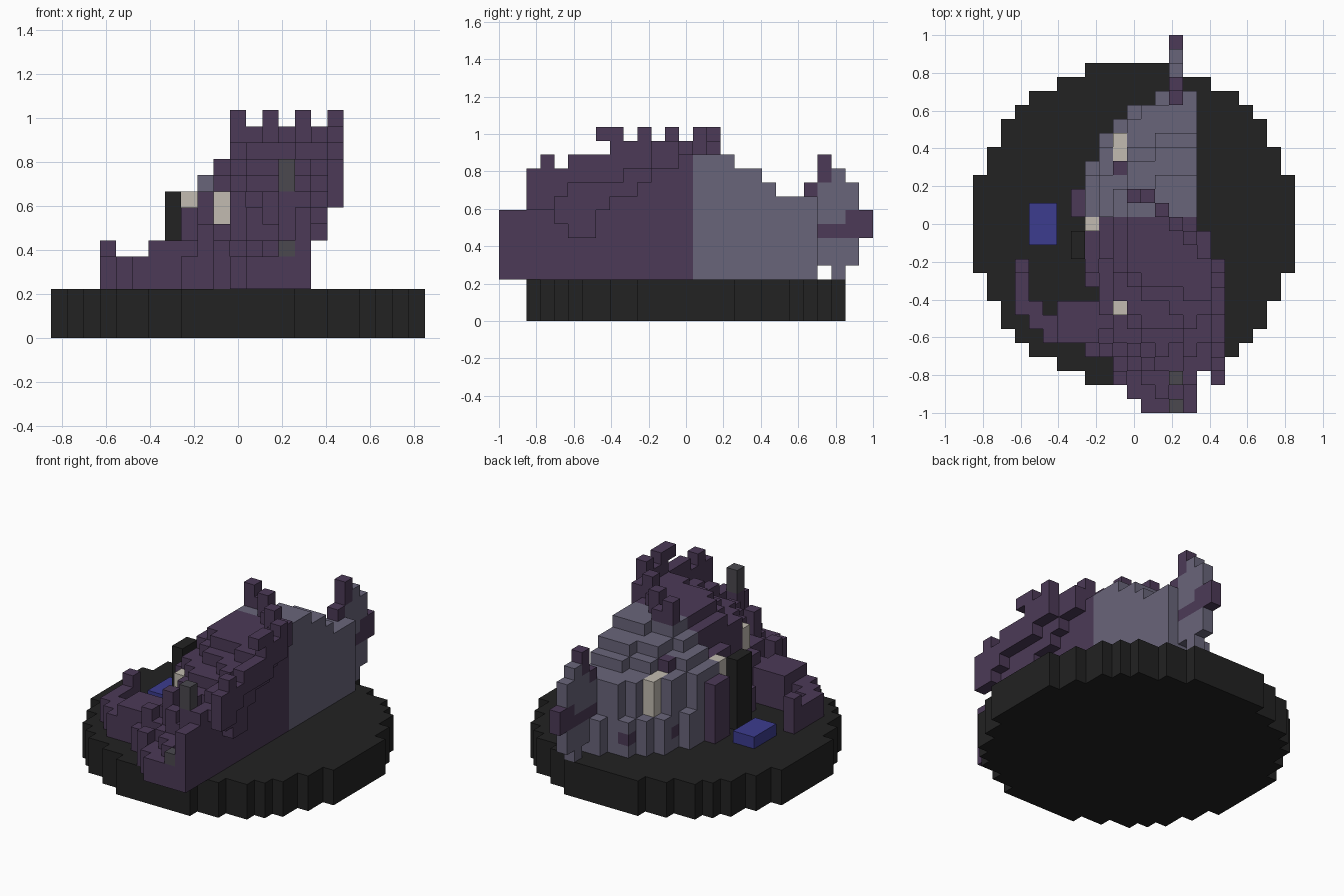
import bpy, bmesh
from mathutils import Vector

if "Cube" in bpy.data.objects:
    bpy.data.objects.remove(bpy.data.objects["Cube"], do_unlink=True)

V = 2 / 27                                  # block size
ORIGIN = Vector((-11.5 * V, -1.0, 0.0))

PALETTE = {
    "charcoal": (0.016, 0.016, 0.016),
    "dusky_purple": (0.072, 0.042, 0.095),
    "slate_violet": (0.141, 0.130, 0.195),
    "bone": (0.54, 0.50, 0.44),
    "deep_blue": (0.045, 0.045, 0.275),
    "dark_grey": (0.070, 0.066, 0.078),
}
MATS = {}
for name, rgb in PALETTE.items():
    m = bpy.data.materials.new(name)
    m.use_nodes = True
    m.diffuse_color = (*rgb, 1)
    m.node_tree.nodes["Principled BSDF"].inputs["Base Color"].default_value = (*rgb, 1)
    MATS[name] = m

P, S, C, B = "dusky_purple", "slate_violet", "charcoal", "bone"
cells = {}                                  # block -> (part, colour)


def box(part, colour, x, y, z):
    """Fill half-open block ranges; an int means a single layer."""
    r = [range(*a) if isinstance(a, tuple) else range(a, a + 1) for a in (x, y, z)]
    for i in r[0]:
        for j in r[1]:
            for k in r[2]:
                cells[i, j, k] = (part, colour)


def half_dome(part, colour, side, layers, power):
    """Stack of quarter ellipses against the flat wall, on one side in y."""
    for z, rx, ry in layers:
        for a in range(9):
            for b in range(14):
                if ((a + .5) / rx) ** power + ((b + .5) / ry) ** power <= 1:
                    box(part, colour, 15 - a, 14 + b if side > 0 else 13 - b, z)


# Round base
for i in range(23):
    for j in range(23):
        if (i - 11) ** 2 + (j - 11) ** 2 <= 132:
            box("base", C, i, j + 2, (0, 3))

# Rear and front halves of the body
half_dome("rear_body", S, 1, [((3, 6), 8.3, 9.3), ((6, 9), 7.9, 8.9), (9, 7.2, 6.2),
                              (10, 6.2, 5.2), (11, 5.2, 3.2)], 2)
half_dome("front_body", P, -1, [((3, 5), 7.6, 14.1), (5, 7.4, 12), (6, 7.2, 11), ((7, 9), 6.6, 9),
                                (9, 6.5, 8), (10, 6, 6.6), (11, 5.3, 5.5)], 3)
box("front_body", P, 8, (10, 14), (3, 8))

# Side wall rising from the front to the roof
for j, top in enumerate((8, 8, 9, 9, 10, 10, 11, 11, 12, 12)):
    box("side_wall", P, 15, j, (3, top))

# Flared wing, two stepped layers leaning outwards
for j, lo, hi in ((3, 8, 9), (4, 7, 9), (5, 6, 10), (6, 6, 10), (7, 8, 11),
                  (8, 9, 12), (9, 9, 12), (10, 10, 12), (11, 11, 13), (12, 11, 13)):
    box("wing_inner", P, 16, j, (lo, hi))
for j, lo, hi in ((2, 8, 11), (3, 8, 12), (4, 9, 11), (5, 10, 12), (6, 10, 12),
                  (7, 10, 12), (8, 10, 14), (9, 11, 13), (10, 11, 14)):
    box("wing_outer", P, 17, j, (lo, hi))
box("wing_outer", P, 17, 7, 13)

# Spiked crest running diagonally over the roof
for n, (i, j) in enumerate(((11, 15), (12, 15), (13, 14), (14, 13), (15, 12))):
    box("crest", P, i, j, (12, 14 if n % 2 == 0 else 13))

# Front spikes, one with a grey tip
for i, j, top in ((14, 2, 9), (13, 1, 6), (12, 3, 8), (10, 2, 6), (9, 4, 7), (11, 4, 9), (13, 4, 9)):
    box("front_spikes", P, i, j, (3, top))
box("spike_tip", "dark_grey", 14, 2, (9, 11))
box("spike_tip", "dark_grey", 14, 0, 5)

# Curled tentacle on the open side
box("tentacle", P, (6, 9), (5, 8), (3, 6))
box("tentacle", P, 8, (4, 8), (3, 5))
box("tentacle", P, 5, (5, 7), (3, 5))
box("tentacle", P, 4, (6, 8), (3, 5))
box("tentacle", P, 3, (7, 10), (3, 5))
box("tentacle", P, 3, 10, (3, 6))

# Doorway with dark lintel, bone post and purple jamb
box("doorway", C, 7, (11, 13), (3, 9))
box("door_post", B, 8, 13, (3, 9))
box("door_jamb", P, 7, (14, 16), (3, 8))

# Teeth and facial marks
box("front_tooth", B, 10, 7, (6, 9))
box("rear_tooth", B, 10, (18, 20), (6, 9))
box("rear_marks", P, 10, 17, (8, 10))
box("rear_marks", P, 11, 21, 4)
box("rear_marks", P, 9, 18, 4)

# Tail fin with a diagonal stripe
for j, lo, hi in ((22, 6, 10), (23, 4, 12), (24, 3, 11), (25, 4, 10), (26, 6, 8)):
    box("tail_fin", S, 14, j, (lo, hi))
box("tail_fin", P, 14, (22, 27), 6)
box("tail_fin", P, 14, (25, 27), 7)
box("tail_fin", P, 14, 22, 9)
box("tail_fin", P, 14, 23, (10, 12))

# Blue slab on the base
box("blue_slab", "deep_blue", (4, 6), (12, 15), 3)

# Turn blocks into clean meshes, one per part
parts = {}
for c, (part, colour) in cells.items():
    parts.setdefault(part, []).append((Vector(c), colour))

for part, blocks in parts.items():
    bm = bmesh.new()
    used = sorted({colour for _, colour in blocks})
    for c, colour in blocks:
        for axis in range(3):
            for s in (-1, 1):
                n = Vector((0, 0, 0))
                n[axis] = s
                if tuple(int(v) for v in c + n) in cells:
                    continue
                u, w = Vector((0, 0, 0)), Vector((0, 0, 0))
                u[(axis + 1) % 3] = .5
                w[(axis + 2) % 3] = .5 * s
                mid = c + Vector((.5, .5, .5)) + n / 2
                quad = (mid - u - w, mid + u - w, mid + u + w, mid - u + w)
                f = bm.faces.new([bm.verts.new(ORIGIN + q * V) for q in quad])
                f.material_index = used.index(colour)
    bmesh.ops.remove_doubles(bm, verts=bm.verts, dist=1e-4)
    bmesh.ops.dissolve_limit(bm, angle_limit=.01, verts=bm.verts, edges=bm.edges,
                             delimit={'MATERIAL'})
    me = bpy.data.meshes.new(part)
    bm.to_mesh(me)
    bm.free()
    for colour in used:
        me.materials.append(MATS[colour])
    bpy.context.collection.objects.link(bpy.data.objects.new(part, me))
